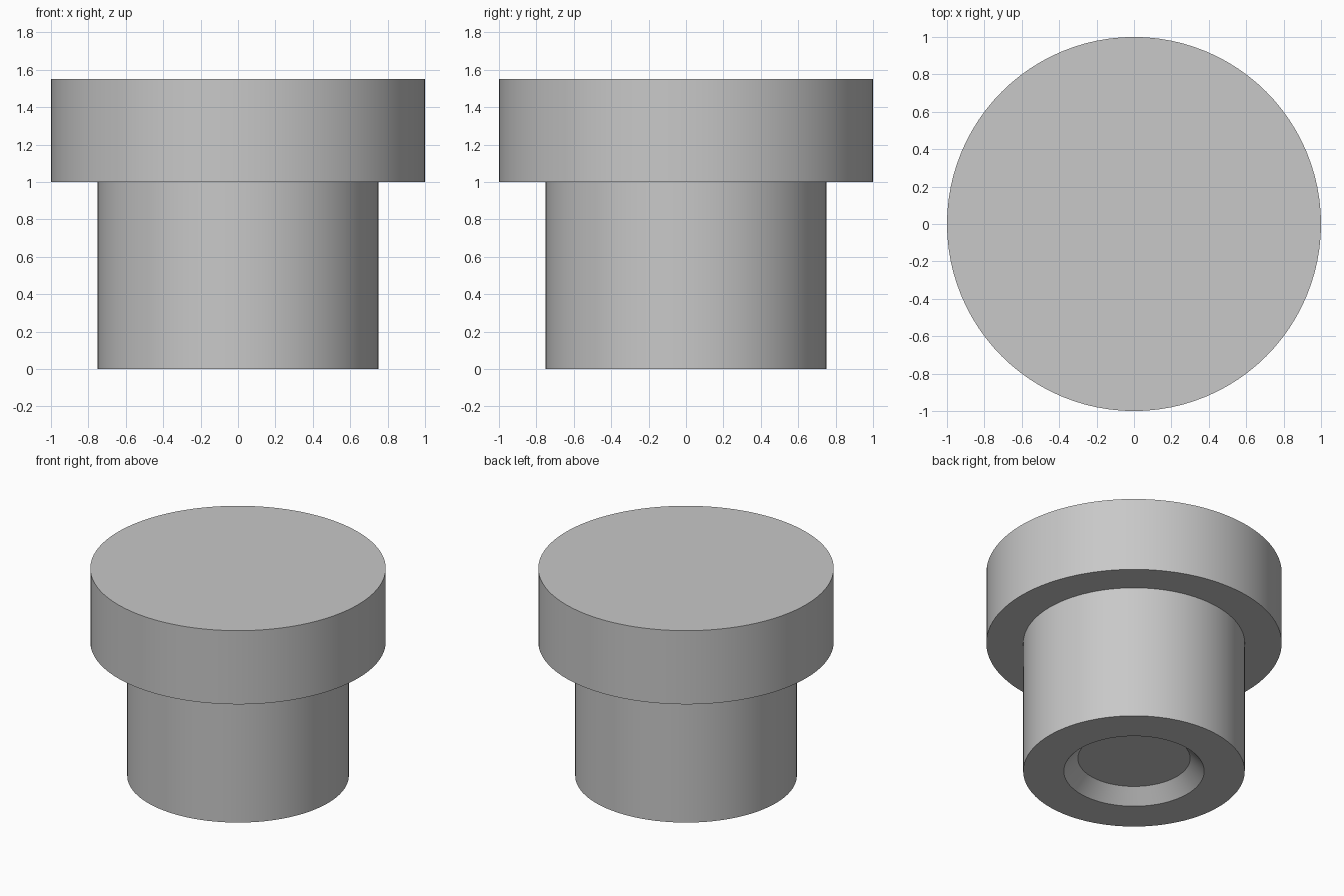
import bpy
import bmesh
import math

cube = bpy.data.objects.get("Cube")
if cube:
    bpy.data.objects.remove(cube, do_unlink=True)

SIDES = 96

grey = bpy.data.materials.new("plain grey")
grey.use_nodes = True
colour = (0.58, 0.58, 0.58, 1)
grey.diffuse_color = colour
grey.node_tree.nodes["Principled BSDF"].inputs["Base Color"].default_value = colour


def lathe(name, profile):
    """Turn a (radius, height) profile about z and cap both ends."""
    bm = bmesh.new()
    rings = []
    for radius, z in profile:
        angles = [math.tau * i / SIDES for i in range(SIDES)]
        rings.append([bm.verts.new((radius * math.cos(a), radius * math.sin(a), z))
                      for a in angles])
    for low, high in zip(rings, rings[1:]):
        for i in range(SIDES):
            j = (i + 1) % SIDES
            bm.faces.new((low[i], low[j], high[j], high[i]))
    bm.faces.new(rings[0])
    bm.faces.new(rings[-1])
    bmesh.ops.recalc_face_normals(bm, faces=bm.faces)
    mesh = bpy.data.meshes.new(name)
    bm.to_mesh(mesh)
    bm.free()
    mesh.materials.append(grey)
    obj = bpy.data.objects.new(name, mesh)
    bpy.context.collection.objects.link(obj)
    bpy.ops.object.select_all(action='DESELECT')
    obj.select_set(True)
    bpy.context.view_layer.objects.active = obj
    bpy.ops.object.shade_smooth_by_angle(angle=math.radians(30))
    return obj


# One solid: recess floor, sloped recess wall, stem, shoulder, wide head
lathe("flanged_plug", [
    (0.38, 0.10), (0.475, 0.0),
    (0.75, 0.0), (0.75, 1.0),
    (1.0, 1.0), (1.0, 1.55),
])
